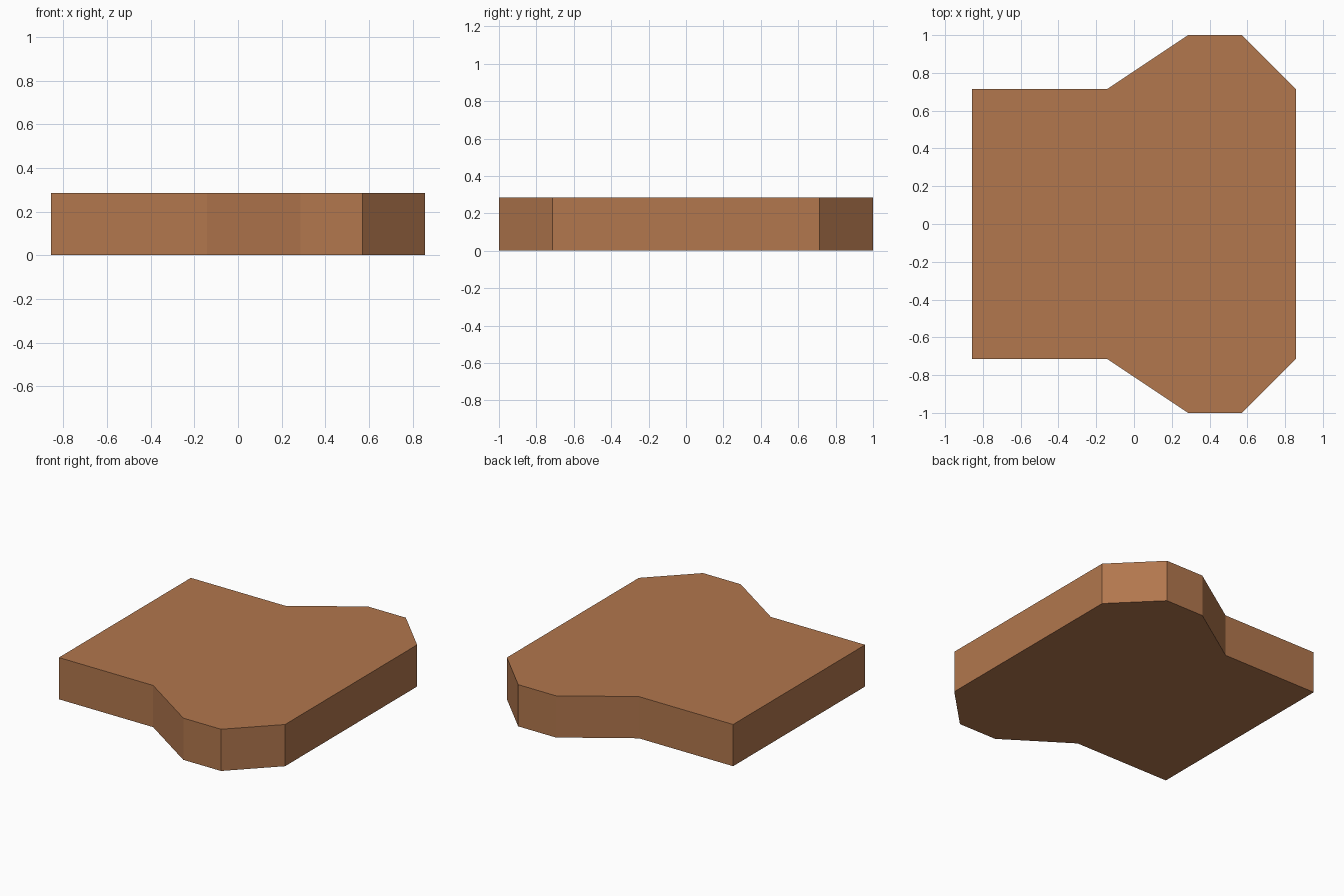
import bpy, bmesh

if "Cube" in bpy.data.objects:
    bpy.data.objects.remove(bpy.data.objects["Cube"])

U = 1 / 7  # design grid unit

# Half outline of the slab (front side, -y), mirrored to the back
half = [(-6, -5), (-1, -5), (2, -7), (4, -7), (6, -5)]
outline = half + [(x, -y) for x, y in reversed(half)]

# Flat brown colour
brown = bpy.data.materials.new("warm_brown")
brown.diffuse_color = (0.445, 0.184, 0.075, 1)
brown.use_nodes = True
brown.node_tree.nodes["Principled BSDF"].inputs["Base Color"].default_value = brown.diffuse_color

# Slab: outline extruded upward
bm = bmesh.new()
base = bm.faces.new([bm.verts.new((x * U, y * U, 0)) for x, y in outline])
ext = bmesh.ops.extrude_face_region(bm, geom=[base], use_keep_orig=True)
top = [v for v in ext["geom"] if isinstance(v, bmesh.types.BMVert)]
bmesh.ops.translate(bm, verts=top, vec=(0, 0, 2 * U))
bmesh.ops.recalc_face_normals(bm, faces=bm.faces)

mesh = bpy.data.meshes.new("slab")
bm.to_mesh(mesh)
bm.free()
mesh.materials.append(brown)
slab = bpy.data.objects.new("slab", mesh)
bpy.context.collection.objects.link(slab)
